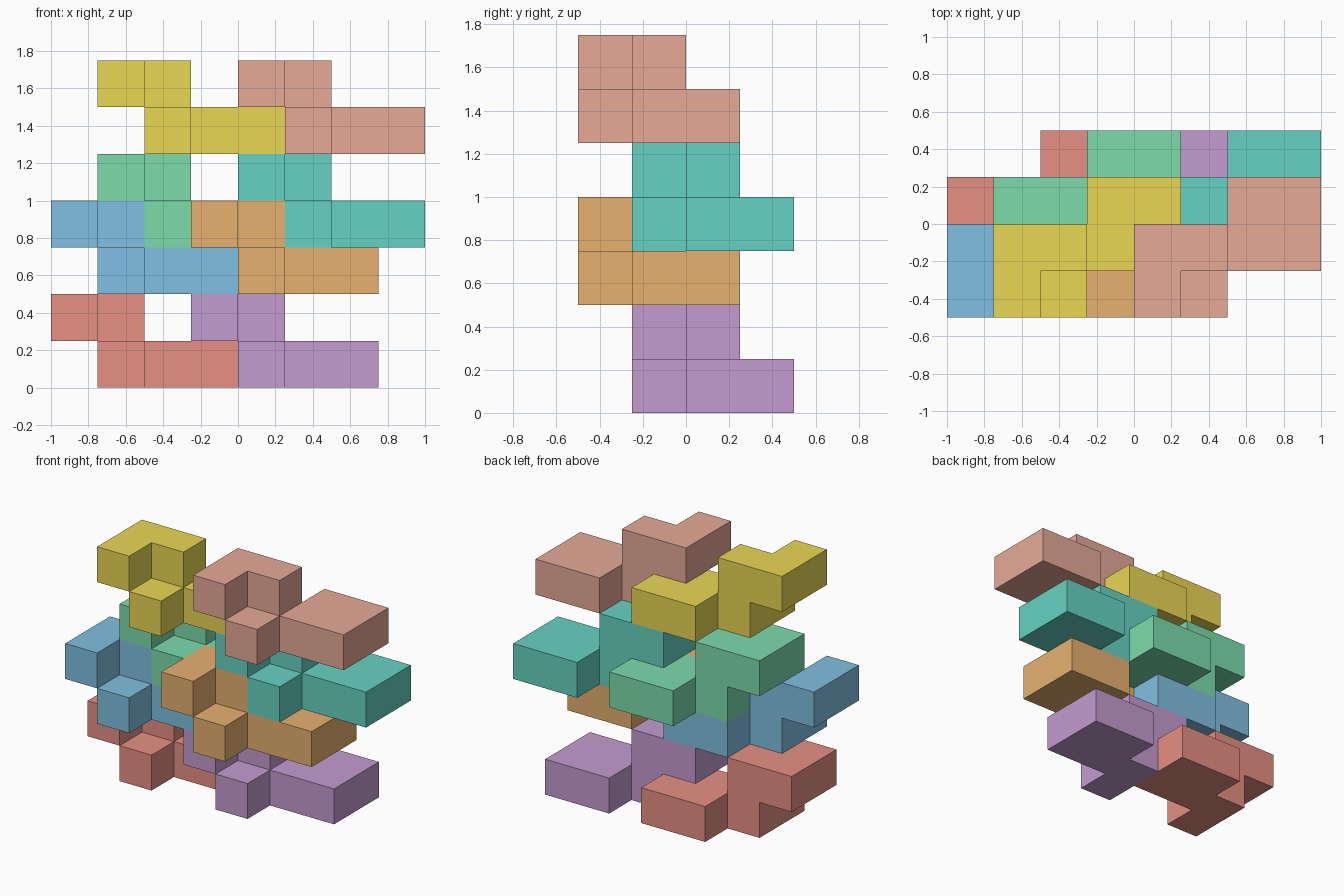
import bpy, bmesh, math

if "Cube" in bpy.data.objects:
    bpy.data.objects.remove(bpy.data.objects["Cube"])

U = 0.25                      # edge length of one cube cell
ORIGIN = (-1.0, -0.5, 0.0)    # lower front left corner of the stack

# Cells of the repeated interlocking piece
CELLS = {(0, 0, 1), (0, 1, 1), (1, 1, 1),             # upper L
         (1, 0, 0), (1, 1, 0),                        # lower stem
         (2, 1, 0), (3, 1, 0), (2, 2, 0), (3, 2, 0)}  # lower square

# Name, cell offset and colour of each piece
PIECES = [
    ("red_piece",    (0, 1, 0), (0.79, 0.28, 0.23)),
    ("purple_piece", (3, 1, 0), (0.55, 0.33, 0.63)),
    ("blue_piece",   (0, 0, 2), (0.22, 0.53, 0.76)),
    ("orange_piece", (3, 0, 2), (0.79, 0.44, 0.16)),
    ("green_piece",  (1, 1, 3), (0.20, 0.71, 0.41)),
    ("teal_piece",   (4, 1, 3), (0.13, 0.65, 0.54)),
    ("yellow_piece", (1, 0, 5), (0.82, 0.68, 0.09)),
    ("salmon_piece", (4, 0, 5), (0.79, 0.40, 0.31)),
]


def piece_mesh():
    """Outer skin of the cell set, with flat areas merged."""
    bm = bmesh.new()
    verts = {}

    def vert(p):
        if p not in verts:
            verts[p] = bm.verts.new([c * U for c in p])
        return verts[p]

    for cell in sorted(CELLS):
        for axis in range(3):
            u, v = (axis + 1) % 3, (axis + 2) % 3
            for side in (0, 1):
                neighbour = list(cell)
                neighbour[axis] += 2 * side - 1
                if tuple(neighbour) in CELLS:
                    continue
                loop = []
                for a, b in ((0, 0), (1, 0), (1, 1), (0, 1)):
                    p = list(cell)
                    p[axis] += side
                    p[u] += a
                    p[v] += b
                    loop.append(vert(tuple(p)))
                bm.faces.new(loop if side else loop[::-1])
    bmesh.ops.dissolve_limit(bm, angle_limit=math.radians(1),
                             verts=bm.verts[:], edges=bm.edges[:])
    mesh = bpy.data.meshes.new("piece")
    bm.to_mesh(mesh)
    bm.free()
    return mesh


# Place one coloured copy per offset
base = piece_mesh()
for name, offset, colour in PIECES:
    mesh = base.copy()
    mesh.name = name
    mat = bpy.data.materials.new(name + "_colour")
    mat.diffuse_color = (*colour, 1.0)
    mat.use_nodes = True
    mat.node_tree.nodes["Principled BSDF"].inputs["Base Color"].default_value = mat.diffuse_color
    mesh.materials.append(mat)
    obj = bpy.data.objects.new(name, mesh)
    obj.location = [o + k * U for o, k in zip(ORIGIN, offset)]
    bpy.context.collection.objects.link(obj)
bpy.data.meshes.remove(base)
